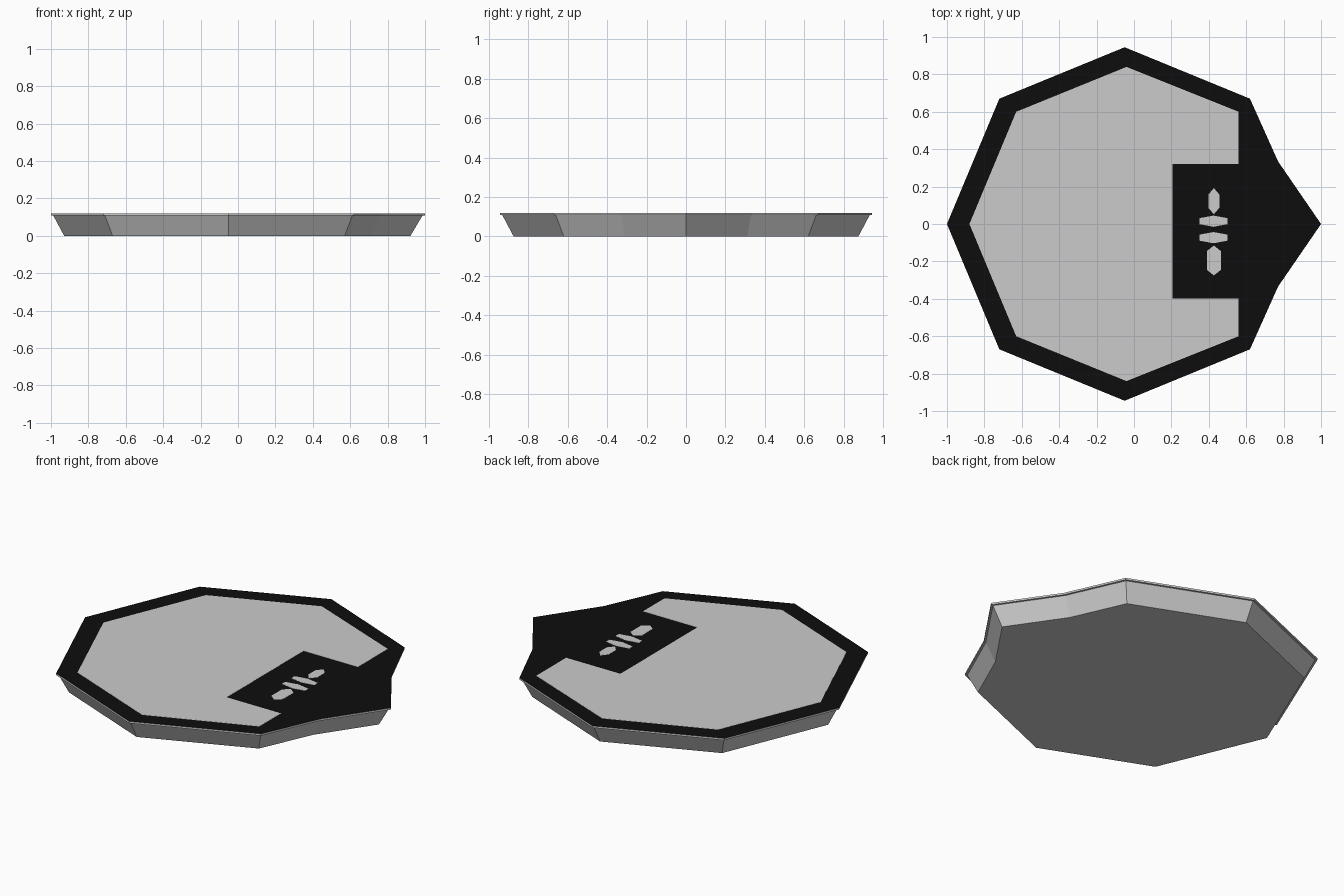
import bpy, bmesh
from mathutils import Vector

if "Cube" in bpy.data.objects:
    bpy.data.objects.remove(bpy.data.objects["Cube"])


def material(name, v):
    m = bpy.data.materials.new(name)
    m.diffuse_color = (v, v, v, 1)
    m.use_nodes = True
    m.node_tree.nodes["Principled BSDF"].inputs["Base Color"].default_value = m.diffuse_color
    return m


grey = material("light grey", 0.6)
black = material("black", 0.004)


def mirror_y(half):
    """Complete an outline whose upper half is given, from left to right."""
    return half + [(x, -y) for x, y in reversed(half) if y > 0]


def scaled(pts, s, cx=-0.05):
    return [(cx + (x - cx) * s, y * s) for x, y in pts]


def loft(name, lower, upper, z0, z1, mats, bottom=True, top=True):
    """Skin between two matching clockwise outlines; top takes the last material."""
    bm = bmesh.new()
    a = [bm.verts.new((x, y, z0)) for x, y in lower]
    b = [bm.verts.new((x, y, z1)) for x, y in upper]
    n = len(a)
    for i in range(n):
        j = (i + 1) % n
        bm.faces.new((a[j], a[i], b[i], b[j]))
    if bottom:
        bm.faces.new(a)
    if top:
        bm.faces.new(b[::-1]).material_index = len(mats) - 1
    bm.normal_update()
    me = bpy.data.meshes.new(name)
    bm.to_mesh(me)
    bm.free()
    for m in mats:
        me.materials.append(m)
    ob = bpy.data.objects.new(name, me)
    bpy.context.collection.objects.link(ob)
    return ob


# Octagon with one corner drawn out to a point
outline = mirror_y([(-1, 0), (-0.72, 0.67), (-0.05, 0.945),
                    (0.62, 0.67), (0.77, 0.335), (1, 0)])

# Tapered base and thin overhanging rim with a black top
loft("tapered_base", scaled(outline, 0.926), scaled(outline, 0.988), 0, 0.11, [grey])
loft("rim_plate", outline, outline, 0.108, 0.119, [grey, black])

# Grey top panel with a notch for the black label area
panel = [(-0.88, 0), (-0.63, 0.6), (-0.04, 0.84), (0.56, 0.6),
         (0.56, 0.32), (0.205, 0.32), (0.205, -0.397), (0.56, -0.397),
         (0.56, -0.6), (-0.04, -0.84), (-0.63, -0.6)]
loft("top_panel", panel, panel, 0.1185, 0.12, [grey])

# Row of hexagonal marks: centre x, centre y, half width, half height, half side
for i, (cx, cy, w, h, s) in enumerate([(0.427, 0.122, 0.03, 0.07, 0.035),
                                       (0.425, 0.015, 0.076, 0.03, 0.016),
                                       (0.425, -0.073, 0.076, 0.03, 0.016),
                                       (0.427, -0.195, 0.038, 0.08, 0.05)]):
    hexa = [(cx - w, cy - s), (cx - w, cy + s), (cx, cy + h),
            (cx + w, cy + s), (cx + w, cy - s), (cx, cy - h)]
    loft(f"hexagon_mark_{i + 1}", hexa, hexa, 0.1185, 0.12, [grey])
